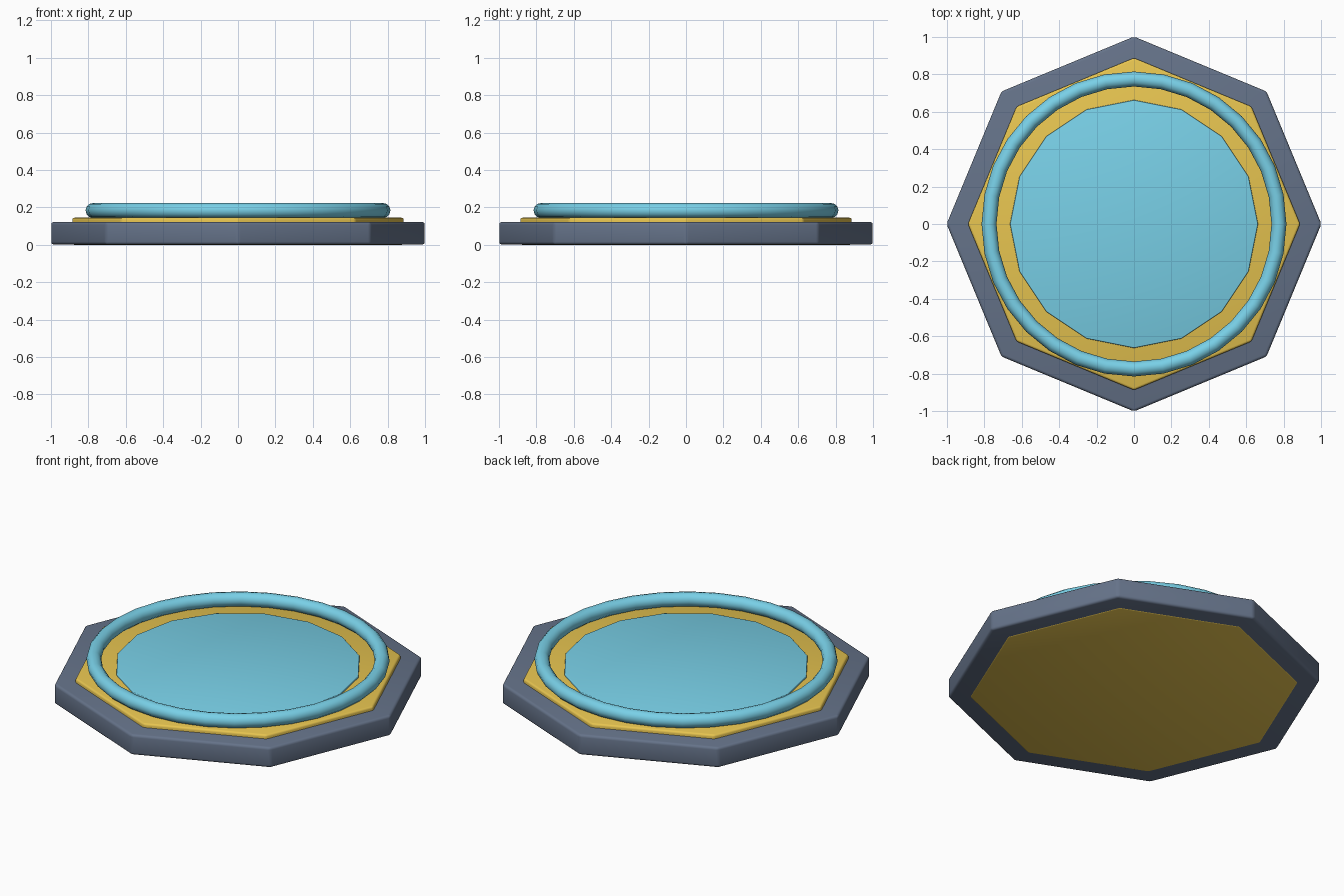
import bpy

cube = bpy.data.objects.get("Cube")
if cube:
    bpy.data.objects.remove(cube, do_unlink=True)


def make_material(name, rgb):
    mat = bpy.data.materials.new(name)
    mat.use_nodes = True
    mat.diffuse_color = (*rgb, 1)
    mat.node_tree.nodes["Principled BSDF"].inputs["Base Color"].default_value = (*rgb, 1)
    return mat


slate = make_material("slate", (0.13, 0.17, 0.25))
gold = make_material("gold", (0.80, 0.555, 0.08))
sky_blue = make_material("sky_blue", (0.19, 0.63, 0.80))


def finish(name, mat):
    obj = bpy.context.object
    obj.name = name
    obj.data.materials.append(mat)
    bpy.ops.object.shade_smooth()
    return obj


def plate(name, sides, radius, bottom, top, mat, bevel, limit):
    """Regular prism whose edges sharper than the limit are softened."""
    bpy.ops.mesh.primitive_cylinder_add(
        vertices=sides, radius=radius, depth=top - bottom,
        location=(0, 0, (bottom + top) / 2))
    obj = finish(name, mat)
    mod = obj.modifiers.new("soft_edges", "BEVEL")
    mod.width = bevel
    mod.segments = 3
    mod.limit_method = "ANGLE"
    mod.angle_limit = limit
    bpy.ops.object.modifier_apply(modifier=mod.name)


# Base, with the trim plate passing through it as a flush underside panel
plate("base", 8, 1.002, 0.002, 0.122, slate, 0.015, 0.5)
plate("trim_plate", 8, 0.888, 0, 0.145, gold, 0.012, 0.5)

# Centre disc set into the trim
plate("centre_disc", 16, 0.663, 0.1, 0.157, sky_blue, 0.004, 0.3)

# Raised round rim
bpy.ops.mesh.primitive_torus_add(
    major_radius=0.775, minor_radius=0.04, major_segments=32,
    minor_segments=12, location=(0, 0, 0.184))
finish("rim_ring", sky_blue)
